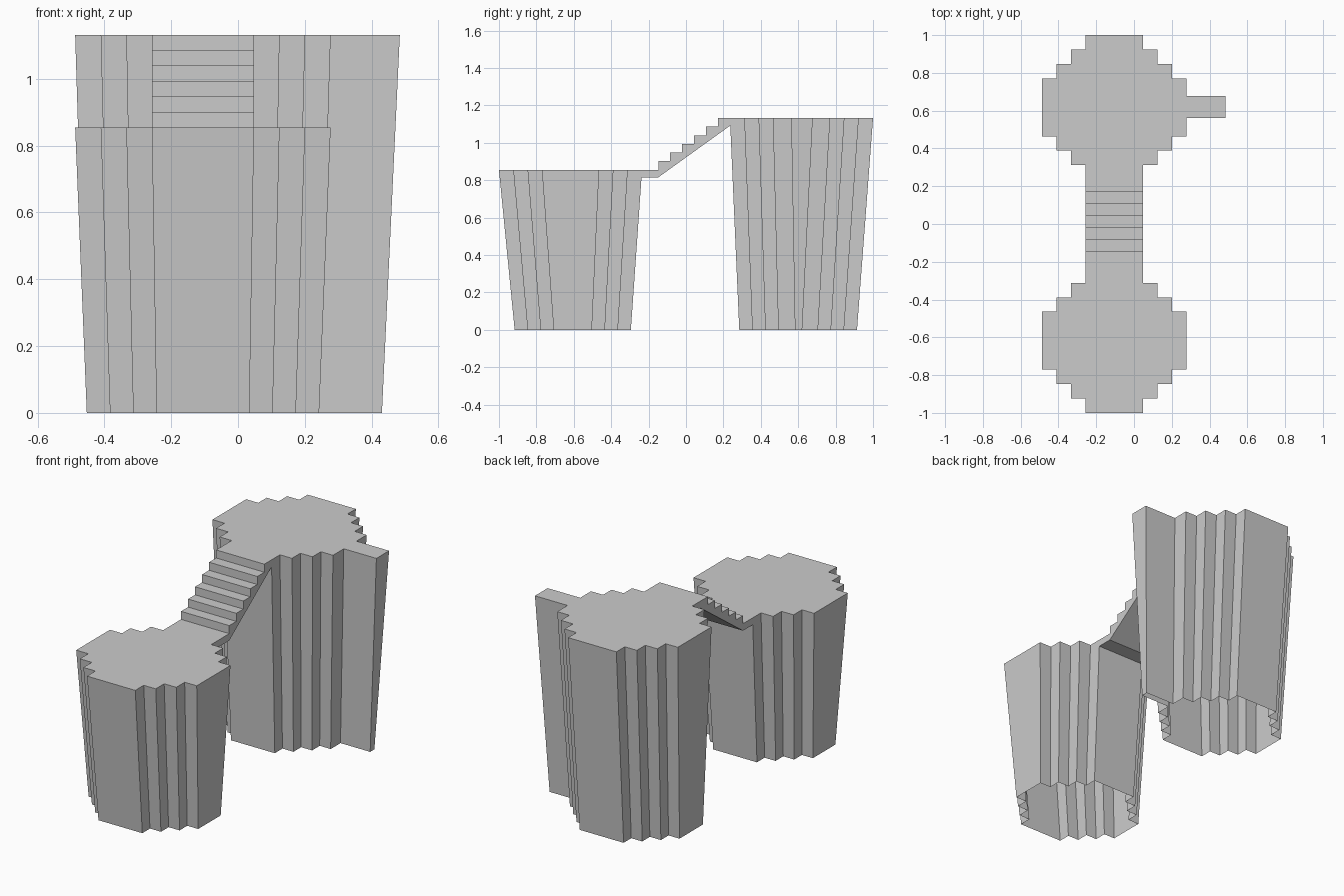
import bpy, bmesh

if "Cube" in bpy.data.objects:
    bpy.data.objects.remove(bpy.data.objects["Cube"])

STEP = 0.0765      # size of one notch in the stepped plan
CX = -0.105        # shared x axis of both towers and the stair
TAPER = 0.909      # plan scale at the ground


def finish(bm, name):
    bmesh.ops.recalc_face_normals(bm, faces=bm.faces)
    me = bpy.data.meshes.new(name)
    bm.to_mesh(me)
    bm.free()
    bpy.context.collection.objects.link(bpy.data.objects.new(name, me))


def stepped_outline(wing=False):
    # One quadrant of the stepped plan, mirrored round the centre
    quad = [(5, 2), (4, 2), (4, 3), (3, 3), (3, 4), (2, 4), (2, 5)]
    q = [(x * STEP, y * STEP) for x, y in quad]
    pts = q + [(-x, y) for x, y in reversed(q)]
    pts += [(-x, -y) for x, y in q] + [(x, -y) for x, y in reversed(q)]
    if wing:  # narrow buttress on the right side
        r = 5 * STEP
        pts += [(r, -0.055), (0.5895, -0.055), (0.5895, 0.06), (r, 0.06)]
    return pts


def tower(name, cy, height, shift_front, shift_back, wing=False):
    # Flat cap on tapering walls, open underneath
    bm = bmesh.new()
    pts = stepped_outline(wing)
    top = [bm.verts.new((CX + x, cy + y, height)) for x, y in pts]
    low = [bm.verts.new((CX + x * TAPER,
                         cy + y * TAPER + (shift_front if y < 0 else shift_back), 0))
           for x, y in pts]
    cap = bm.faces.new(top)
    for i in range(len(pts)):
        j = (i + 1) % len(pts)
        bm.faces.new((low[i], low[j], top[j], top[i]))
    finish(bm, name)


LOW, HIGH = 0.855, 1.132
tower("front_tower", -0.6175, LOW, 0.049, -0.025)
tower("back_tower", 0.6175, HIGH, 0.015, -0.051, wing=True)

# Stair: side profile in y, z extruded across x
count, y0, y1 = 6, -0.148, 0.17
rise, run = (HIGH - LOW) / count, (y1 - y0) / (count - 1)
profile = [(-0.237, 0.815), (-0.237, LOW)]
for i in range(count):
    y = y0 + i * run
    profile += [(y, LOW + i * rise), (y, LOW + (i + 1) * rise)]
profile += [(0.237, HIGH), (0.237, 1.092), (-0.148, 0.815)]

bm = bmesh.new()
half = 2 * STEP
side = bm.faces.new([bm.verts.new((CX - half, y, z)) for y, z in profile])
ext = bmesh.ops.extrude_face_region(bm, geom=[side], use_keep_orig=True)
moved = [v for v in ext["geom"] if isinstance(v, bmesh.types.BMVert)]
bmesh.ops.translate(bm, verts=moved, vec=(2 * half, 0, 0))
finish(bm, "stair_bridge")
